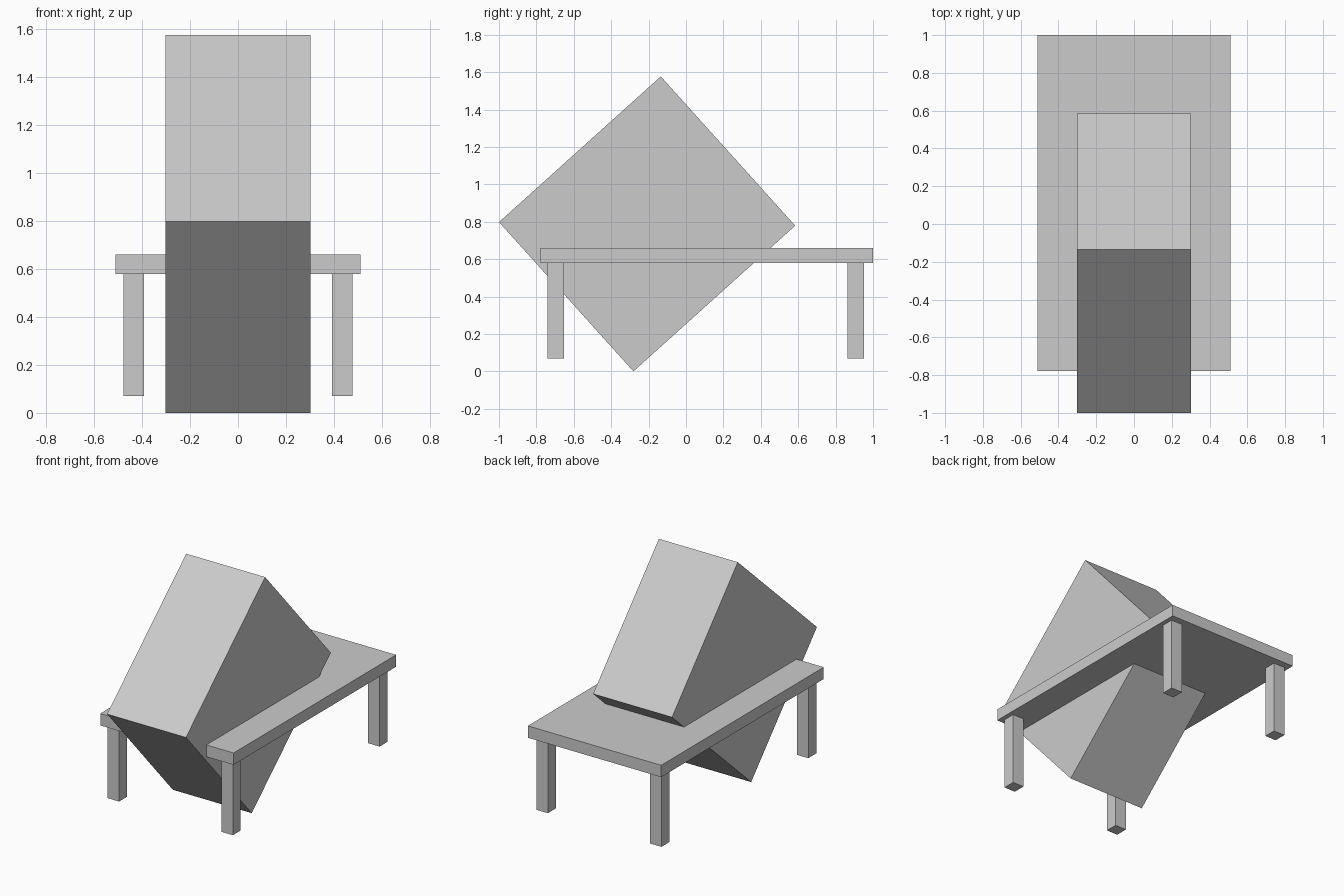
import bpy
from math import radians

if "Cube" in bpy.data.objects:
    bpy.data.objects.remove(bpy.data.objects["Cube"])


def box(name, center, size, tilt=0.0):
    """Add a cuboid, optionally tilted about the x axis (degrees)."""
    bpy.ops.mesh.primitive_cube_add(size=1, location=center, rotation=(radians(tilt), 0, 0))
    obj = bpy.context.object
    obj.name = name
    obj.scale = size
    bpy.ops.object.transform_apply(location=False, rotation=False, scale=True)
    return obj


# Table top
box("table_top", (0, 0.1115, 0.62), (1.02, 1.777, 0.082))

# Four square legs
for end, y in (("front", -0.697), ("back", 0.908)):
    for side, x in (("left", -0.435), ("right", 0.435)):
        box(f"{end}_{side}_leg", (x, y, 0.325), (0.087, 0.087, 0.51))

# Large block tilted through the table
box("tilted_block", (0, -0.208, 0.7885), (0.604, 1.164, 1.074), tilt=42)
